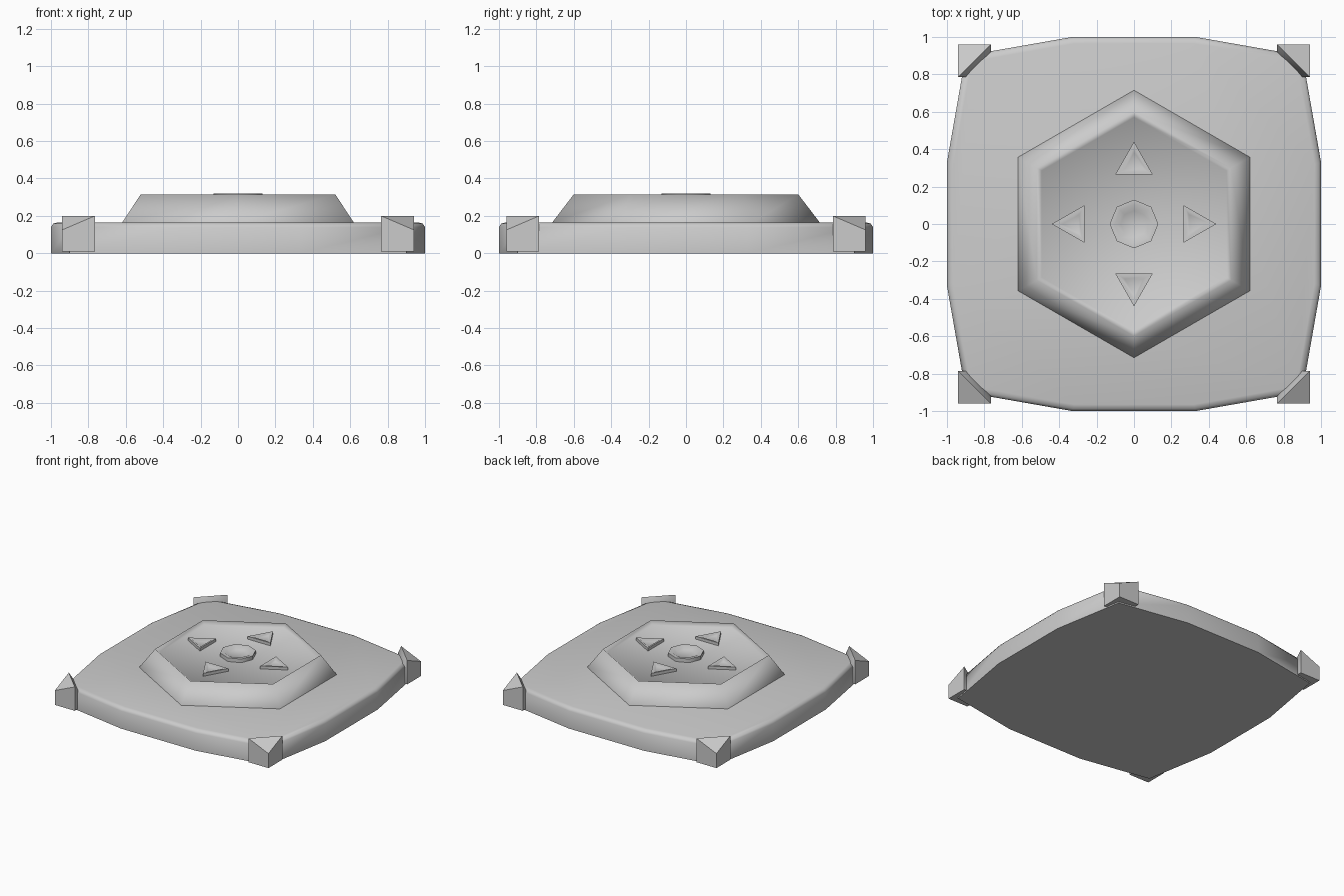
import bpy, bmesh, math

cube = bpy.data.objects.get("Cube")
if cube:
    bpy.data.objects.remove(cube, do_unlink=True)

grey = bpy.data.materials.new("plain_grey")
grey.use_nodes = True
grey.diffuse_color = (0.6, 0.6, 0.6, 1)
grey.node_tree.nodes["Principled BSDF"].inputs["Base Color"].default_value = (0.6, 0.6, 0.6, 1)


def finish(name, bm, angle=180):
    bmesh.ops.recalc_face_normals(bm, faces=bm.faces)
    mesh = bpy.data.meshes.new(name)
    bm.to_mesh(mesh)
    bm.free()
    mesh.materials.append(grey)
    obj = bpy.data.objects.new(name, mesh)
    bpy.context.collection.objects.link(obj)
    bpy.ops.object.select_all(action='DESELECT')
    obj.select_set(True)
    bpy.context.view_layer.objects.active = obj
    bpy.ops.object.shade_smooth_by_angle(angle=math.radians(angle))
    return obj


def loft(name, outline, levels, angle=180, centre=(0, 0)):
    """Stack scaled copies of an outline; levels are (scale, z)."""
    bm = bmesh.new()
    n = len(outline)
    rings = [[bm.verts.new((centre[0] + x * s, centre[1] + y * s, z)) for x, y in outline]
             for s, z in levels]
    for low, high in zip(rings, rings[1:]):
        for i in range(n):
            j = (i + 1) % n
            bm.faces.new((low[i], low[j], high[j], high[i]))
    bm.faces.new(rings[0][::-1])
    bm.faces.new(rings[-1])
    return finish(name, bm, angle)


def polygon(sides, radius, start):
    return [(radius * math.cos(start + math.tau * i / sides),
             radius * math.sin(start + math.tau * i / sides)) for i in range(sides)]


# Cushion-shaped base plate with a softened top edge
quarter = [(1, -0.33), (1, 0.33), (0.9, 0.9)]
outline = []
for k in range(4):
    c, s = round(math.cos(k * math.pi / 2)), round(math.sin(k * math.pi / 2))
    outline += [(x * c - y * s, x * s + y * c) for x, y in quarter]
loft("base_plate", outline, [(1, 0), (1, 0.14), (0.988, 0.158), (0.965, 0.165)], 60)

# Raised hexagonal housing with a shallow recessed floor
loft("hexagon_housing", polygon(6, 1, math.pi / 2),
     [(0.715, 0.15), (0.715, 0.165), (0.6, 0.315), (0.57, 0.29)])

# Round centre button with a dished top
loft("centre_button", polygon(8, 0.13, math.pi / 8 * 0),
     [(1, 0.28), (1, 0.319), (0.8, 0.319), (0.55, 0.3)], 60)

# Four arrow buttons pointing outward
for k, side in enumerate(("left", "back", "right", "front")):
    a = k * math.pi / 2
    c, s = math.cos(a), math.sin(a)
    arrow = [(x * c - y * s, x * s + y * c) for x, y in ((0.117, 0), (-0.058, 0.1), (-0.058, -0.1))]
    loft("arrow_button_" + side, arrow, [(1, 0.28), (1, 0.313), (0.78, 0.313), (0.5, 0.3)],
         60, (0.323 * c, 0.323 * s))

# Corner guards: wedges with a diagonal ridge
for sx, xn in ((1, "left"), (-1, "right")):
    for sy, yn in ((1, "back"), (-1, "front")):
        bm = bmesh.new()

        def vert(x, y, z):
            return bm.verts.new((sx * x, sy * y, z))

        tip = [vert(0.94, 0.96, z) for z in (0.01, 0.125)]
        end_a = [vert(0.765, 0.96, z) for z in (0.01, 0.2)]
        end_b = [vert(0.94, 0.785, z) for z in (0.01, 0.2)]
        in_a = [vert(0.765, 0.92, z) for z in (0.01, 0.16)]
        in_b = [vert(0.9, 0.785, z) for z in (0.01, 0.16)]
        ring = [tip, end_a, in_a, in_b, end_b]
        for p, q in zip(ring, ring[1:] + ring[:1]):
            bm.faces.new((p[0], q[0], q[1], p[1]))
        bm.faces.new([p[0] for p in ring])
        bm.faces.new((tip[1], end_a[1], end_b[1]))
        bm.faces.new((end_a[1], in_a[1], in_b[1], end_b[1]))
        finish("corner_guard_" + yn + "_" + xn, bm, 60)
